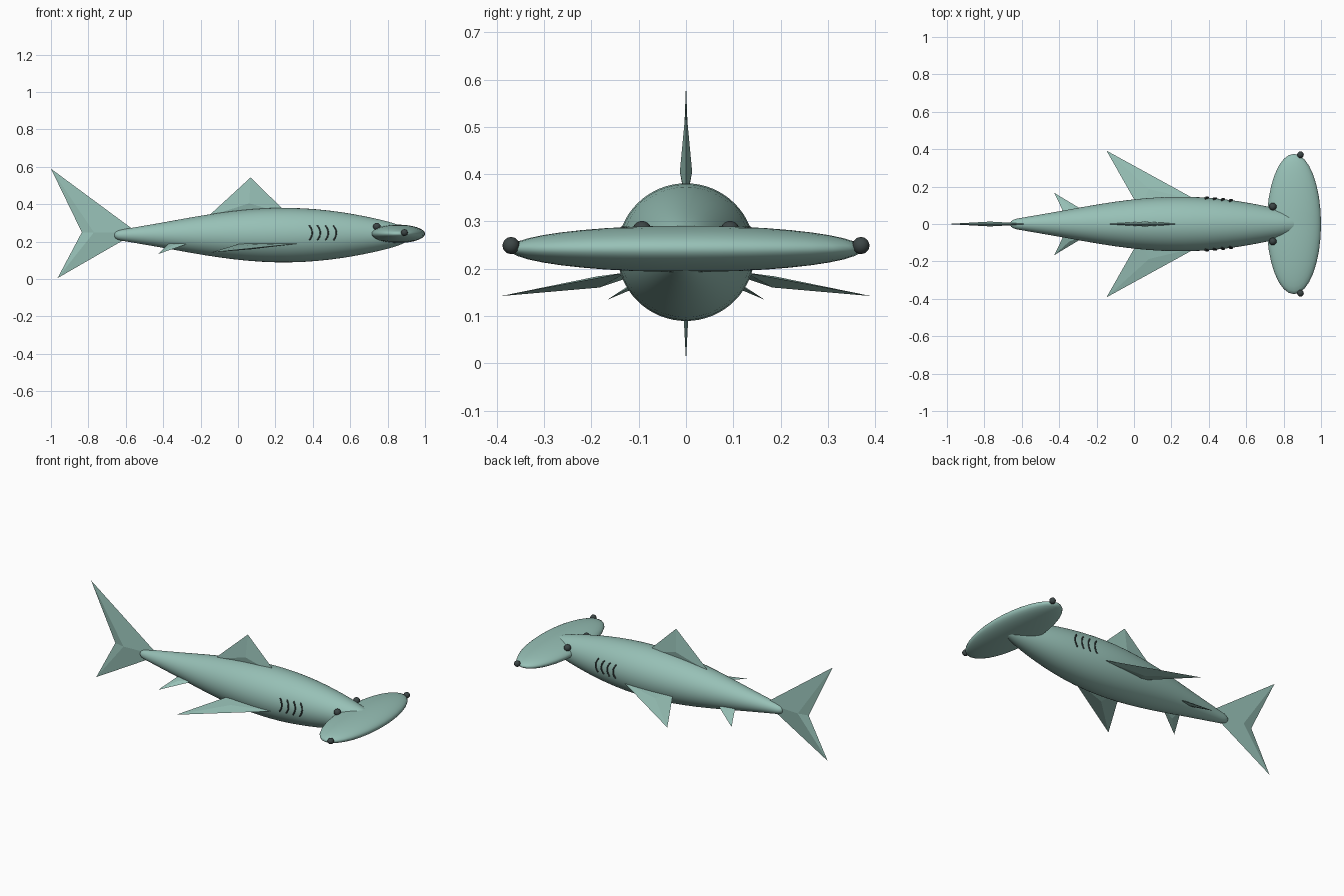
import bpy, bmesh, math
from mathutils import Vector

if "Cube" in bpy.data.objects:
    bpy.data.objects.remove(bpy.data.objects["Cube"])

AXIS_Z = 0.235


def material(name, rgb):
    mat = bpy.data.materials.new(name)
    mat.use_nodes = True
    mat.diffuse_color = (*rgb, 1)
    bsdf = mat.node_tree.nodes["Principled BSDF"]
    bsdf.inputs["Base Color"].default_value = (*rgb, 1)
    bsdf.inputs["Roughness"].default_value = 0.7
    return mat


SKIN = material("sea_green_skin", (0.31, 0.53, 0.47))
DARK = material("dark_grey", (0.045, 0.06, 0.06))


def finish(bm, name, mat, smooth):
    bmesh.ops.recalc_face_normals(bm, faces=bm.faces)
    for face in bm.faces:
        face.smooth = smooth
    mesh = bpy.data.meshes.new(name)
    bm.to_mesh(mesh)
    bm.free()
    mesh.materials.append(mat)
    obj = bpy.data.objects.new(name, mesh)
    bpy.context.collection.objects.link(obj)
    return obj


def ellipsoid(name, centre, radii, mat, segments=24, rings=16):
    bm = bmesh.new()
    bmesh.ops.create_uvsphere(bm, u_segments=segments, v_segments=rings, radius=1)
    bmesh.ops.scale(bm, vec=radii, verts=bm.verts)
    bmesh.ops.translate(bm, vec=centre, verts=bm.verts)
    return finish(bm, name, mat, True)


def fin(name, outline, ridge, half):
    """Flat outline swelling to a ridge point on both faces."""
    bm = bmesh.new()
    rim = [bm.verts.new(p) for p in outline]
    a, b, c = (Vector(p) for p in outline[:3])
    normal = (b - a).cross(c - a).normalized()
    for sign in (1, -1):
        peak = bm.verts.new(Vector(ridge) + normal * half * sign)
        for i, v in enumerate(rim):
            bm.faces.new((v, rim[(i + 1) % len(rim)], peak))
    return finish(bm, name, SKIN, False)


# Body: (x, radius) profile spun round the long axis
PROFILE = [(-0.655, 0.02), (-0.63, 0.029), (-0.59, 0.035), (-0.5, 0.051),
           (-0.4, 0.068), (-0.25, 0.096), (-0.1, 0.121), (0.05, 0.139),
           (0.2, 0.148), (0.35, 0.146), (0.5, 0.132), (0.62, 0.113),
           (0.72, 0.093), (0.8, 0.074), (0.86, 0.056), (0.91, 0.034)]
SIDES = 32
bm = bmesh.new()
rings = []
for x, r in PROFILE:
    angles = [2 * math.pi * i / SIDES for i in range(SIDES)]
    rings.append([bm.verts.new((x, r * math.cos(t), AXIS_Z + r * math.sin(t)))
                  for t in angles])
for r0, r1 in zip(rings, rings[1:]):
    for i in range(SIDES):
        j = (i + 1) % SIDES
        bm.faces.new((r0[i], r0[j], r1[j], r1[i]))
for ring, x in ((rings[0], -0.665), (rings[-1], 0.93)):
    pole = bm.verts.new((x, 0, AXIS_Z))
    for i in range(SIDES):
        bm.faces.new((ring[i], ring[(i + 1) % SIDES], pole))
body = finish(bm, "body", SKIN, True)
body.modifiers.new("smooth_profile", "SUBSURF").levels = 1

# Wide flattened head
ellipsoid("hammer_head", (0.855, 0, 0.242), (0.145, 0.375, 0.049), SKIN, 32, 20)

# Fins on the centre line
fin("dorsal_fin", [(0.27, 0, 0.345), (0.067, 0, 0.543), (-0.16, 0, 0.335)],
    (0.06, 0, 0.405), 0.013)
fin("tail_fin", [(-0.54, 0, 0.25), (-1.0, 0, 0.59), (-0.835, 0, 0.25),
                 (-0.965, 0, 0.005)], (-0.77, 0, 0.25), 0.013)


def body_radius(x):
    for (x0, r0), (x1, r1) in zip(PROFILE, PROFILE[1:]):
        if x0 <= x <= x1:
            return r0 + (r1 - r0) * (x - x0) / (x1 - x0)


# Paired parts
for side, s in (("left", 1), ("right", -1)):
    fin(side + "_pectoral_fin",
        [(0.34, s * 0.125, 0.192), (-0.147, s * 0.392, 0.142), (0.03, s * 0.08, 0.195)],
        (0.08, s * 0.185, 0.172), 0.012)
    fin(side + "_pelvic_fin",
        [(-0.25, s * 0.06, 0.195), (-0.427, s * 0.167, 0.134), (-0.36, s * 0.03, 0.2)],
        (-0.345, s * 0.09, 0.175), 0.008)
    ellipsoid(side + "_head_tip_eye", (0.89, s * 0.37, 0.249), (0.018,) * 3, DARK, 16, 10)
    ellipsoid(side + "_inner_eye", (0.742, s * 0.093, 0.281), (0.02,) * 3, DARK, 16, 10)

    # Gill slits: thin bowed tubes hugging the flank
    for n in range(4):
        curve = bpy.data.curves.new(side + "_gill_slit", "CURVE")
        curve.dimensions = "3D"
        curve.bevel_depth = 0.004
        curve.bevel_resolution = 1
        curve.use_fill_caps = True
        line = curve.splines.new("POLY")
        line.points.add(6)
        for k, point in enumerate(line.points):
            t = k / 3 - 1
            z = 0.247 + 0.04 * t
            x = 0.397 + 0.043 * n - 0.016 * t * t
            r = body_radius(x) + 0.001
            y = math.sqrt(r * r - (z - AXIS_Z) ** 2)
            point.co = (x, s * y, z, 1)
        curve.materials.append(DARK)
        slit = bpy.data.objects.new("%s_gill_slit_%d" % (side, n + 1), curve)
        bpy.context.collection.objects.link(slit)
